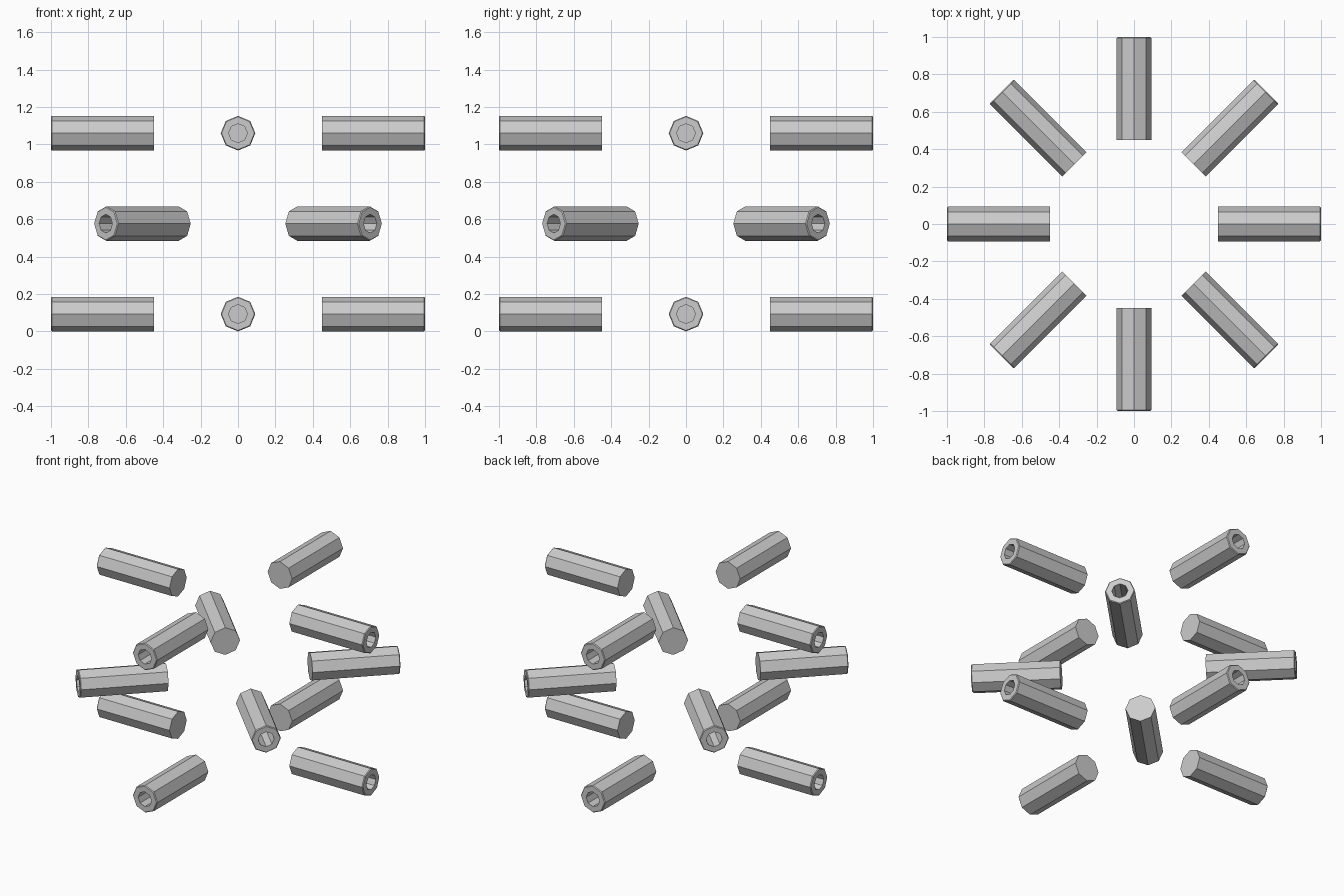
import bpy, bmesh
from math import cos, sin, radians, pi

if "Cube" in bpy.data.objects:
    bpy.data.objects.remove(bpy.data.objects["Cube"])

SIDES = 8
R = 0.0925        # outer radius
# (distance from centre, radius) from closed inner end, round the rim, into the bore
PROFILE = [(0.45, R), (0.995, R), (1.0, R - 0.005), (1.0, 0.05), (0.58, 0.05)]


def tube(name, angle, z):
    """Octagonal tube pointing outwards, bored from its outer end."""
    bm = bmesh.new()
    rings = []
    for d, r in PROFILE:
        rings.append([bm.verts.new((d, r * cos(2 * pi * i / SIDES), r * sin(2 * pi * i / SIDES)))
                      for i in range(SIDES)])
    for a, b in zip(rings, rings[1:]):
        for i in range(SIDES):
            j = (i + 1) % SIDES
            bm.faces.new((a[i], a[j], b[j], b[i]))
    bm.faces.new(rings[0])     # closed inner end
    bm.faces.new(rings[-1])    # bottom of the bore
    bmesh.ops.recalc_face_normals(bm, faces=bm.faces)
    mesh = bpy.data.meshes.new(name)
    bm.to_mesh(mesh)
    bm.free()
    obj = bpy.data.objects.new(name, mesh)
    obj.location.z = z
    obj.rotation_euler.z = radians(angle)
    bpy.context.collection.objects.link(obj)


# Three tiers of four tubes, the middle tier turned by 45 degrees
for tier, z, turn in (("lower", R, 0), ("middle", 0.576, 45), ("upper", 1.0595, 0)):
    for k in range(4):
        tube(f"{tier}_tube_{k + 1}", turn + 90 * k, z)
